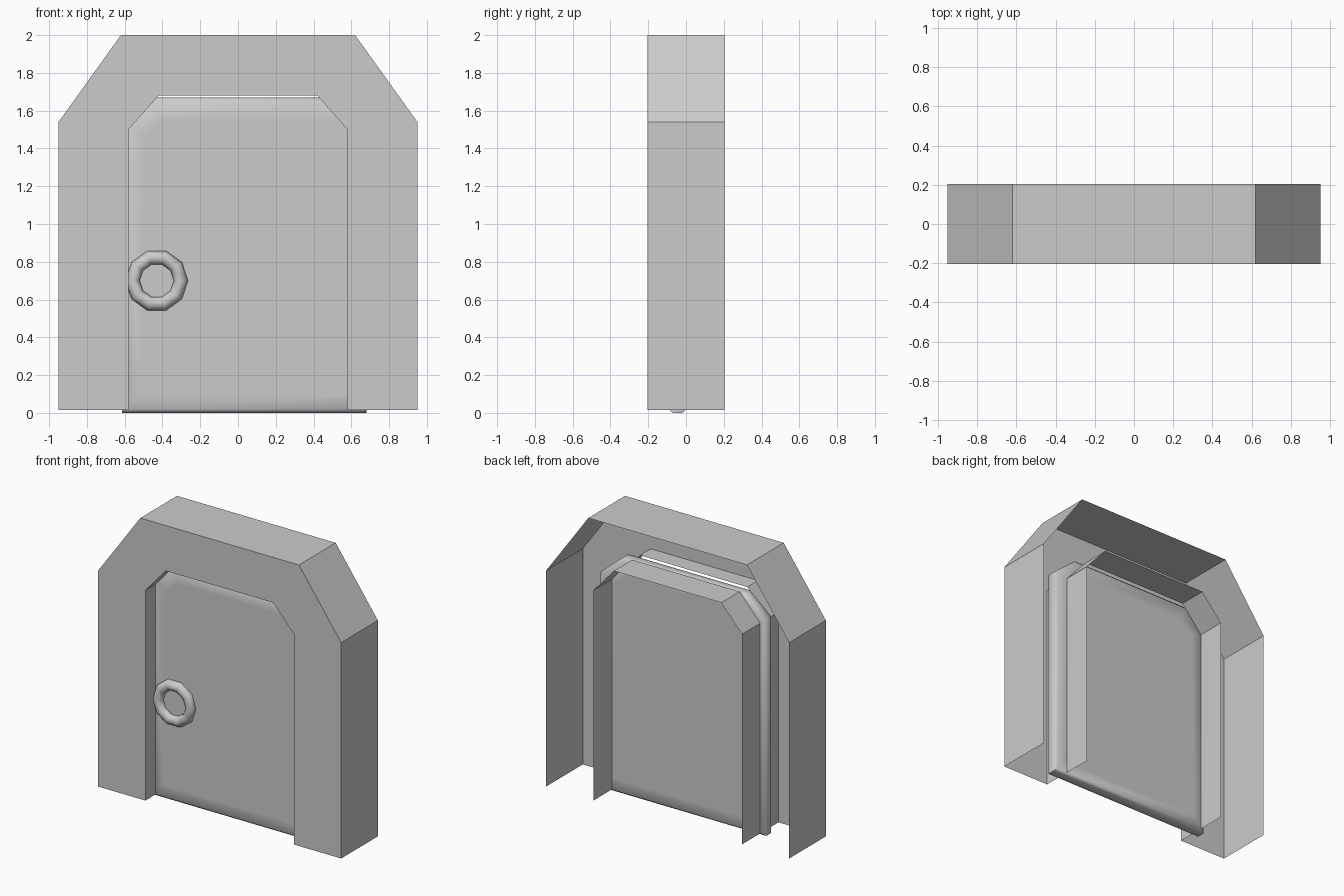
import bpy, bmesh, math

if "Cube" in bpy.data.objects:
    bpy.data.objects.remove(bpy.data.objects["Cube"])

grey = bpy.data.materials.new("plain grey")
grey.diffuse_color = (0.6, 0.6, 0.6, 1)
grey.use_nodes = True
grey.node_tree.nodes["Principled BSDF"].inputs["Base Color"].default_value = grey.diffuse_color


def make_object(name, bm):
    mesh = bpy.data.meshes.new(name)
    bm.to_mesh(mesh)
    bm.free()
    mesh.materials.append(grey)
    obj = bpy.data.objects.new(name, mesh)
    bpy.context.collection.objects.link(obj)
    return obj


def smooth(obj, degrees):
    bpy.ops.object.select_all(action='DESELECT')
    obj.select_set(True)
    bpy.context.view_layer.objects.active = obj
    bpy.ops.object.shade_smooth_by_angle(angle=math.radians(degrees))


def arch(side, shoulder, top_side, top):
    """Open arch with cut corners, from the left foot to the right foot."""
    left = [(-side, 0.015), (-side, shoulder), (-top_side, top)]
    return left + [(-x, z) for x, z in reversed(left)]


def row(bm, profile, y):
    return [bm.verts.new((x, y, z)) for x, z in profile]


def bridge(bm, a, b):
    for i in range(len(a) - 1):
        bm.faces.new((a[i], a[i + 1], b[i + 1], b[i]))


outer = arch(0.95, 1.54, 0.62, 2.0)
opening = arch(0.58, 1.50, 0.42, 1.68)

# Wall shell: outer sides, front face and front reveal, open at back and base
bm = bmesh.new()
outer_back, outer_front = row(bm, outer, 0.205), row(bm, outer, -0.205)
inner_front, inner_door = row(bm, opening, -0.205), row(bm, opening, -0.085)
bridge(bm, outer_front, outer_back)
bridge(bm, inner_front, outer_front)
bridge(bm, inner_door, inner_front)
make_object("wall_surround", bm)

# Reveal behind the door, a separate open strip
bm = bmesh.new()
bridge(bm, row(bm, opening, 0.205), row(bm, opening, 0.0))
make_object("back_reveal", bm)

# Door slab with cut top corners, softened edges and flat central panels
slab = [(-0.615, 0), (0.68, 0), (0.68, 1.52), (0.50, 1.67), (-0.45, 1.67), (-0.615, 1.53)]
bm = bmesh.new()
front, back = row(bm, slab, -0.09), row(bm, slab, 0.0)
bm.faces.new(front)
bm.faces.new(back[::-1])
bridge(bm, back + back[:1], front + front[:1])
rims = [e for e in bm.edges if abs(e.verts[0].co.y - e.verts[1].co.y) < 1e-4]
bmesh.ops.bevel(bm, geom=rims, offset=0.018, segments=1, affect='EDGES')
bm.normal_update()
panels = [f for f in bm.faces if abs(f.normal.y) > 0.99]
bmesh.ops.inset_individual(bm, faces=panels, thickness=0.11)
smooth(make_object("door", bm), 50)

# Ring handle
bpy.ops.mesh.primitive_torus_add(location=(-0.43, -0.09, 0.70), rotation=(math.pi / 2, 0, 0),
                                 major_radius=0.1275, minor_radius=0.0375,
                                 major_segments=10, minor_segments=8)
ring = bpy.context.object
ring.name = ring.data.name = "ring_handle"
ring.data.materials.append(grey)
smooth(ring, 60)
